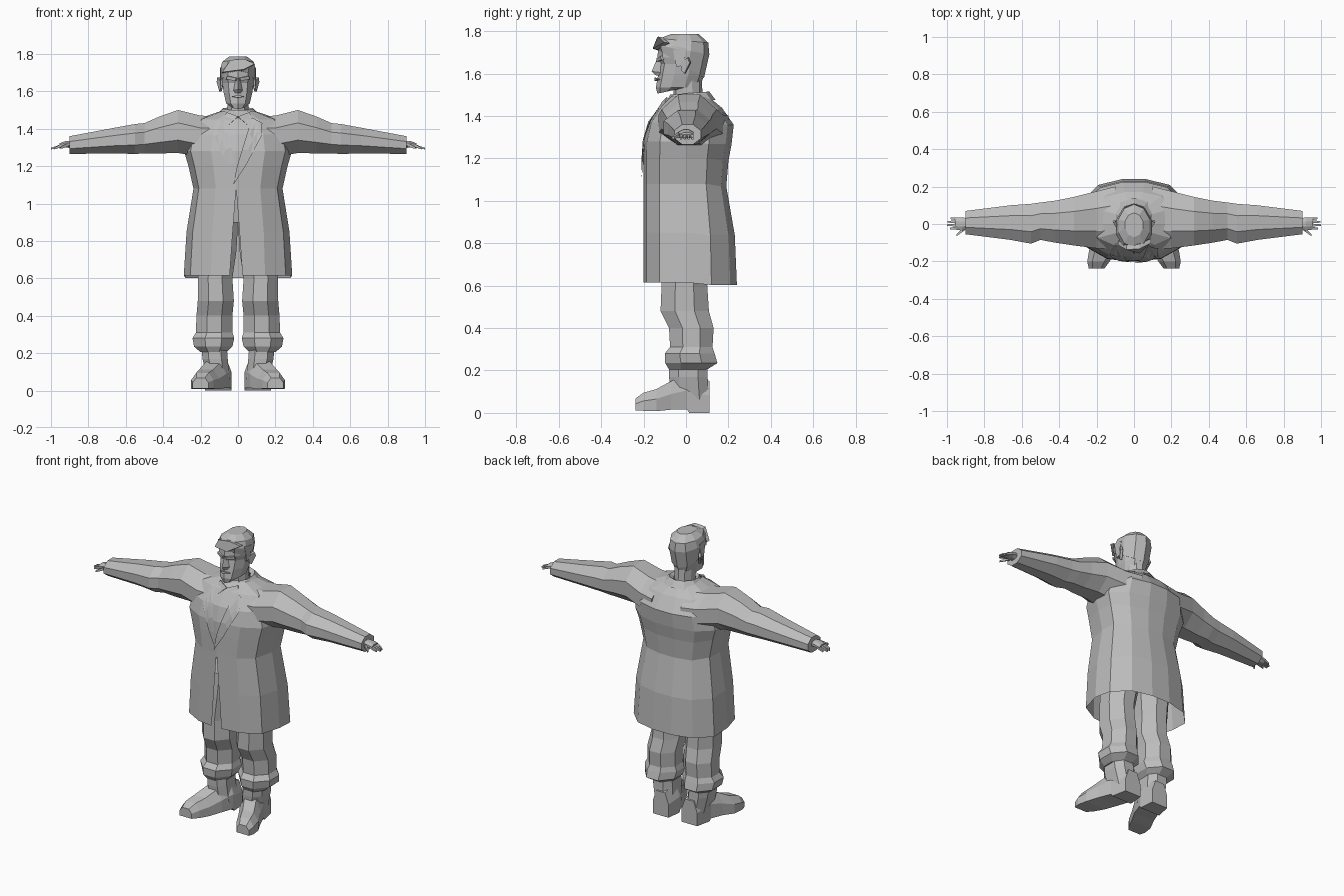
import bpy, bmesh, math
from mathutils import Vector
from mathutils.bvhtree import BVHTree

grey = bpy.data.materials.new("plain grey")
grey.diffuse_color = (0.5, 0.5, 0.5, 1)


def finish(name, bm, mirror=False):
    bmesh.ops.remove_doubles(bm, verts=bm.verts, dist=0.0005)
    bmesh.ops.recalc_face_normals(bm, faces=bm.faces)
    me = bpy.data.meshes.new(name)
    bm.to_mesh(me)
    bm.free()
    me.materials.append(grey)
    ob = bpy.data.objects.new(name, me)
    bpy.context.collection.objects.link(ob)
    if mirror:
        ob.modifiers.new("other side", 'MIRROR')
    return ob


def loft(name, rings, mirror=False, closed=True, start=True, end=True):
    """Skin a list of equally long point rings, with optional end caps."""
    bm = bmesh.new()
    rows = [[bm.verts.new(p) for p in r] for r in rings]
    n = len(rows[0])
    for a, b in zip(rows, rows[1:]):
        for i in range(n if closed else n - 1):
            j = (i + 1) % n
            bm.faces.new((a[i], a[j], b[j], b[i]))
    if start:
        bm.faces.new(rows[0])
    if end:
        bm.faces.new(rows[-1])
    return finish(name, bm, mirror)


def octagon(a0, a1, b0, b1, c=0.3):
    """Chamfered rectangle as eight (a, b) pairs."""
    da, db = (a1 - a0) * c, (b1 - b0) * c
    return [(a0 + da, b0), (a1 - da, b0), (a1, b0 + db), (a1, b1 - db),
            (a1 - da, b1), (a0 + da, b1), (a0, b1 - db), (a0, b0 + db)]


def oval(w, f, b, zf, zb=None, n=10):
    """Ring around z, its height blending from front zf to back zb."""
    zb = zf if zb is None else zb
    pts = []
    for i in range(n):
        t = 2 * math.pi * i / n
        k = (1 - math.cos(t)) / 2
        pts.append((w * math.sin(t), f + (b - f) * k, zf + (zb - zf) * k))
    return pts


def plate(name, pts, mirror=False, thick=0.02):
    """Flat outline given solid thickness."""
    bm = bmesh.new()
    bm.faces.new([bm.verts.new(p) for p in pts])
    ob = finish(name, bm, mirror)
    ob.modifiers.new("thickness", 'SOLIDIFY').thickness = thick
    ob.modifiers["thickness"].offset = 0
    return ob


# Long coat: open at the hem, split at the front below the waist
def coat_ring(z, w, f, b, gap):
    half = [(gap, f), (0.5 * w, f * 0.93), (0.88 * w, f * 0.62), (w, 0.0),
            (0.97 * w, b * 0.5), (0.66 * w, b * 0.87), (0.22 * w, b)]
    right = [(x, y, z - 0.012 * (y > 0.1)) for x, y in half]
    left = [(-x, y, h) for x, y, h in reversed(right)]
    ring = right + left
    ring[0] = (gap - 0.01, f, z)
    ring[-1] = (-gap - 0.01, f, z)
    return ring


coat = loft("coat_body", [coat_ring(*r) for r in (
    (0.615, 0.29, -0.20, 0.24, 0.034), (0.85, 0.275, -0.20, 0.23, 0.018),
    (1.08, 0.238, -0.20, 0.19, 0), (1.20, 0.265, -0.20, 0.20, 0),
    (1.28, 0.288, -0.198, 0.215, 0), (1.37, 0.27, -0.175, 0.225, 0),
    (1.45, 0.22, -0.12, 0.17, 0), (1.495, 0.09, -0.07, 0.10, 0))],
    closed=False, start=False, end=False)

# Sleeves with a bunched elbow
sleeve = [(0.10, 1.25, 1.465, -0.13, 0.20), (0.20, 1.25, 1.47, -0.13, 0.175),
          (0.32, 1.27, 1.50, -0.115, 0.145), (0.42, 1.268, 1.465, -0.10, 0.125),
          (0.50, 1.268, 1.43, -0.085, 0.115), (0.55, 1.265, 1.425, -0.105, 0.108),
          (0.66, 1.268, 1.405, -0.085, 0.10), (0.90, 1.265, 1.36, -0.055, 0.07)]
loft("sleeve", [[(x, y, z) for y, z in octagon(y0, y1, z0, z1)]
                for x, z0, z1, y0, y1 in sleeve], mirror=True)

# Hands
palm = [(0.88, 1.295, 1.335, -0.025, 0.03), (0.92, 1.30, 1.335, -0.035, 0.035),
        (0.955, 1.295, 1.322, -0.03, 0.035)]
loft("palm", [[(x, y, z) for y, z in octagon(y0, y1, z0, z1)]
              for x, z0, z1, y0, y1 in palm], mirror=True)


def finger(name, a, b, r):
    square = ((-1, -1), (1, -1), (1, 1), (-1, 1))
    loft(name, [[(p[0], p[1] + u * s, p[2] + v * s) for u, v in square]
                for p, s in ((a, r), (b, r * 0.55))], mirror=True)


for i, tip in enumerate((0.985, 1.0, 0.997, 0.98)):
    y = -0.022 + 0.0165 * i
    finger("finger_%d" % (i + 1), (0.945, y, 1.309), (tip, y * 1.1, 1.294), 0.008)
finger("thumb", (0.905, -0.025, 1.315), (0.95, -0.06, 1.297), 0.010)

# Trousers with gathered cuffs
trouser = [(0.90, 0.0, 0.20, -0.10, 0.13), (0.75, 0.008, 0.215, -0.11, 0.12),
           (0.60, 0.03, 0.215, -0.115, 0.10), (0.48, 0.022, 0.215, -0.12, 0.108),
           (0.40, 0.03, 0.222, -0.08, 0.13), (0.31, 0.03, 0.225, -0.075, 0.125),
           (0.28, 0.02, 0.243, -0.10, 0.135), (0.235, 0.03, 0.235, -0.098, 0.148),
           (0.205, 0.06, 0.20, -0.08, 0.10)]
loft("trouser_leg", [[(x, y, z) for x, y in octagon(x0, x1, y0, y1)]
                     for z, x0, x1, y0, y1 in trouser], mirror=True)

# Boots: ankle shaft and a foot turned outward
shaft = [(0.24, 0.06, 0.195, -0.08, 0.10), (0.17, 0.055, 0.19, -0.08, 0.102),
         (0.06, 0.045, 0.165, -0.07, 0.108)]
loft("boot_shaft", [[(x, y, z) for x, y in octagon(x0, x1, y0, y1, 0.25)]
                    for z, x0, x1, y0, y1 in shaft], mirror=True)
foot = [(0.11, 0.10, 0.055, 0.0, 0.15), (0.015, 0.105, 0.07, 0.0, 0.18),
        (0.005, 0.107, 0.07, 0.015, 0.18), (-0.07, 0.135, 0.072, 0.015, 0.15),
        (-0.14, 0.17, 0.07, 0.008, 0.112), (-0.20, 0.19, 0.06, 0.01, 0.095),
        (-0.238, 0.20, 0.042, 0.012, 0.068)]
loft("boot_foot", [[(c - w, y, z0), (c + w, y, z0), (c + w, y, z0 + 0.55 * (z1 - z0)),
                    (c + 0.55 * w, y, z1), (c - 0.55 * w, y, z1),
                    (c - w, y, z0 + 0.55 * (z1 - z0))]
                   for y, c, w, z0, z1 in foot], mirror=True)

# Neck, head and hair
loft("neck", [oval(0.06, -0.06, 0.08, 1.44), oval(0.06, -0.06, 0.075, 1.57)])
loft("head", [oval(0.035, -0.135, -0.02, 1.505, 1.53), oval(0.066, -0.142, 0.065, 1.535),
              oval(0.08, -0.132, 0.085, 1.59), oval(0.088, -0.122, 0.098, 1.645),
              oval(0.092, -0.135, 0.102, 1.675), oval(0.09, -0.13, 0.10, 1.73)])
loft("hair", [oval(0.092, -0.133, 0.085, 1.712, 1.58), oval(0.10, -0.145, 0.11, 1.735, 1.69),
              oval(0.088, -0.125, 0.105, 1.765, 1.745), oval(0.05, -0.07, 0.06, 1.786)])
plate("sideburn", [(0.086, -0.065, 1.73), (0.09, 0.0, 1.72), (0.088, -0.01, 1.64),
                   (0.086, -0.045, 1.63)], True, 0.014)
plate("quiff", [(-0.085, -0.10, 1.70), (0.03, -0.145, 1.715), (0.09, -0.09, 1.745),
                (0.03, -0.12, 1.772), (-0.04, -0.125, 1.765)], False, 0.025)

# Face details
loft("nose", [[(-0.011, -0.118, 1.67), (0.011, -0.118, 1.67), (0, -0.136, 1.67)],
              [(-0.024, -0.12, 1.605), (0.024, -0.12, 1.605), (0, -0.162, 1.61)],
              [(-0.018, -0.12, 1.59), (0.018, -0.12, 1.59), (0, -0.145, 1.592)]])
plate("brow", [(0.008, -0.132, 1.672), (0.055, -0.115, 1.682), (0.06, -0.108, 1.665),
               (0.01, -0.132, 1.656)], True, 0.016)
plate("upper_lip", [(-0.035, -0.127, 1.572), (0, -0.142, 1.58), (0.035, -0.127, 1.572),
                    (0, -0.143, 1.565)], False, 0.012)
plate("ear", [(0.088, -0.02, 1.615), (0.088, -0.02, 1.655), (0.105, 0.01, 1.675),
              (0.108, 0.02, 1.65), (0.094, -0.005, 1.60)], True, 0.014)

# Collars and neck cloth
loft("coat_collar", [oval(0.125, -0.095, 0.14, 1.455, 1.475), oval(0.085, -0.075, 0.11, 1.50, 1.515),
                     oval(0.062, -0.06, 0.085, 1.485, 1.50)], start=False, end=False)
plate("collar_wing", [(0.0, -0.108, 1.462), (0.06, -0.085, 1.485), (0.075, -0.10, 1.445),
                      (0.045, -0.13, 1.42)], True, 0.014)

# Lapels laid over the chest
bm = bmesh.new()
bm.from_mesh(coat.data)
chest = BVHTree.FromBMesh(bm)
bm.free()


def lapel(name, outline, lift):
    bm = bmesh.new()
    bm.faces.new([bm.verts.new((x, 0, z)) for x, z in outline])
    bmesh.ops.triangulate(bm, faces=bm.faces)
    bmesh.ops.subdivide_edges(bm, edges=bm.edges, cuts=2, use_grid_fill=True)
    for v in bm.verts:
        hit = chest.ray_cast(Vector((v.co.x, -1, v.co.z)), Vector((0, 1, 0)))[0]
        v.co.y = (hit.y if hit else -0.1) - lift
    finish(name, bm)


lapel("lapel_over", [(0.075, 1.46), (0.13, 1.43), (0.105, 1.375), (0.125, 1.36),
                     (0.04, 1.20), (-0.025, 1.10), (-0.005, 1.20)], 0.010)
lapel("lapel_under", [(-0.075, 1.46), (-0.13, 1.43), (-0.105, 1.375), (-0.125, 1.36),
                      (-0.06, 1.20), (-0.02, 1.12), (-0.02, 1.22)], 0.006)
